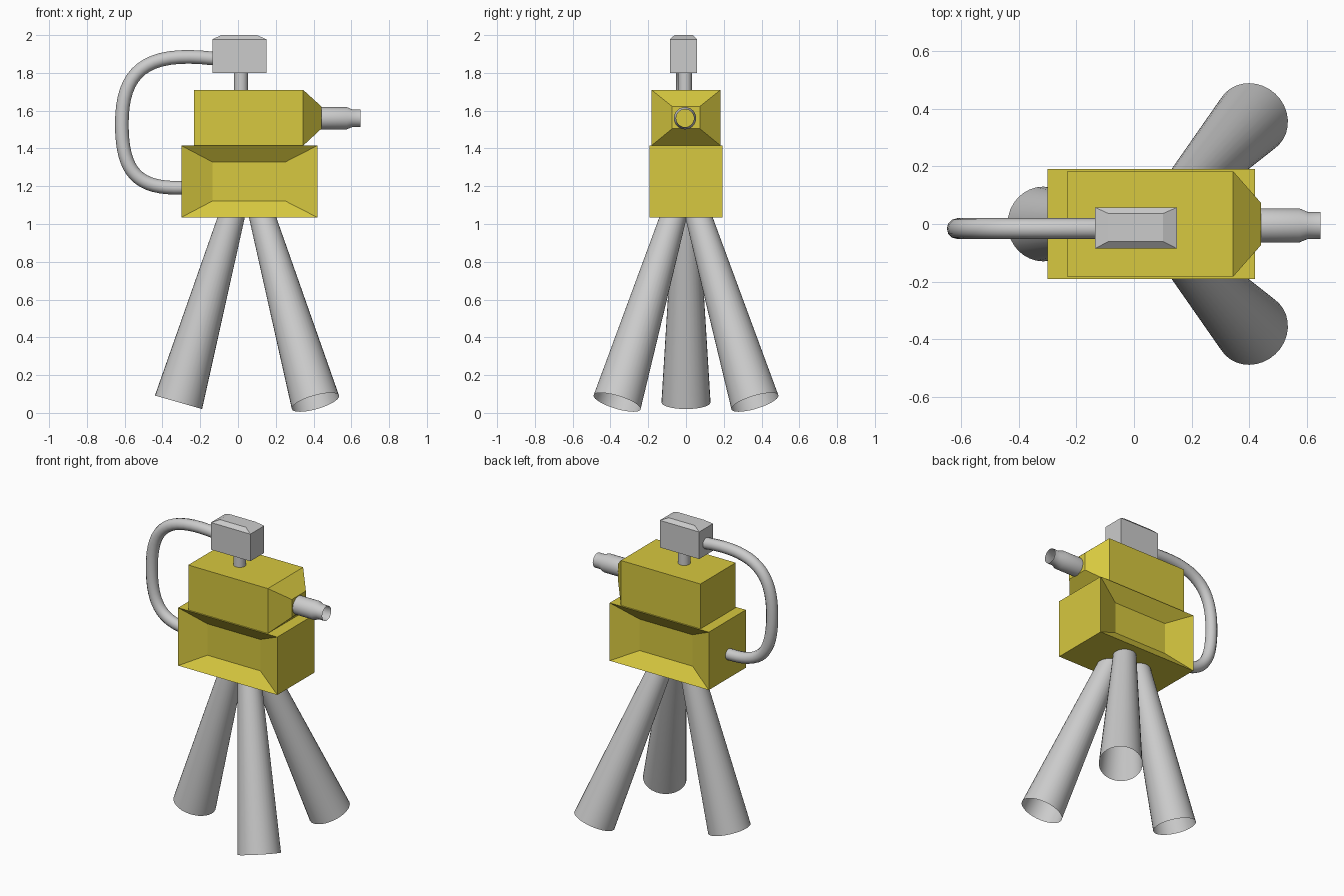
import bpy, bmesh, math
from mathutils import Vector

if "Cube" in bpy.data.objects:
    bpy.data.objects.remove(bpy.data.objects["Cube"])

yellow = bpy.data.materials.new("yellow_paint")
yellow.diffuse_color = (0.68, 0.58, 0.05, 1)
yellow.use_nodes = True
yellow.node_tree.nodes["Principled BSDF"].inputs["Base Color"].default_value = yellow.diffuse_color


def loft(name, rings, caps=True, smooth=False, mat=None):
    """Skin a list of equal-length point rings."""
    bm = bmesh.new()
    vr = [[bm.verts.new(p) for p in ring] for ring in rings]
    n = len(vr[0])
    for a, b in zip(vr, vr[1:]):
        for i in range(n):
            j = (i + 1) % n
            bm.faces.new((a[i], a[j], b[j], b[i]))
    if caps:
        bm.faces.new(vr[0][::-1])
        bm.faces.new(vr[-1])
    bmesh.ops.recalc_face_normals(bm, faces=bm.faces[:])
    me = bpy.data.meshes.new(name)
    bm.to_mesh(me)
    bm.free()
    ob = bpy.data.objects.new(name, me)
    bpy.context.collection.objects.link(ob)
    if mat:
        me.materials.append(mat)
    if smooth:
        bpy.ops.object.select_all(action='DESELECT')
        ob.select_set(True)
        bpy.context.view_layer.objects.active = ob
        bpy.ops.object.shade_smooth_by_angle(angle=math.radians(25))
    return ob


def rect(axis, pos, u0, u1, v0, v1):
    """Rectangle at pos on the given axis; u, v are the other two axes in order."""
    ring = []
    for u, v in ((u0, v0), (u1, v0), (u1, v1), (u0, v1)):
        p = [u, v]
        p.insert(axis, pos)
        ring.append(p)
    return ring


def tube(name, start, end, profile, sides=32):
    """Open round tube from start to end; profile is (fraction, radius)."""
    a, b = Vector(start), Vector(end)
    q = (b - a).to_track_quat('Z', 'Y')
    rings = []
    for t, r in profile:
        c = a.lerp(b, t)
        rings.append([c + q @ Vector((r * math.cos(k), r * math.sin(k), 0))
                      for k in (2 * math.pi * i / sides for i in range(sides))])
    return loft(name, rings, caps=False, smooth=True)


# Lower housing with a sloped recess on front and back
outer = (-0.30, 0.42, 1.035, 1.415)
inner = (-0.135, 0.25, 1.122, 1.328)
loft("lower_housing", [rect(1, -0.125, *inner), rect(1, -0.192, *outer),
                       rect(1, 0.192, *outer), rect(1, 0.125, *inner)], mat=yellow)

# Upper housing tapering towards the nozzle
full = (-0.183, 0.183, 1.415, 1.71)
loft("upper_housing", [rect(0, -0.233, *full), rect(0, 0.345, *full),
                       rect(0, 0.442, -0.073, 0.073, 1.505, 1.622)], mat=yellow)

# Nozzle
tube("nozzle", (0.44, -0.005, 1.56), (0.648, -0.005, 1.56),
     [(0, 0.059), (0.65, 0.059), (0.79, 0.047), (1, 0.047)])

# Head block with bevelled top, on a short post
base = (-0.136, 0.15, -0.086, 0.058)
loft("head_block", [rect(2, 1.80, *base), rect(2, 1.978, *base),
                    rect(2, 2.0, -0.088, 0.10, -0.06, 0.036)])
tube("head_post", (0.016, -0.005, 1.70), (0.016, -0.005, 1.81), [(0, 0.037), (1, 0.037)])

# Tripod legs, wider at the open feet
legs = {
    "back_leg": ((-0.028, 0, 1.06), (-0.315, 0, 0.056)),
    "front_leg": ((0.122, -0.06, 1.06), (0.41, -0.365, 0.056)),
    "rear_side_leg": ((0.122, 0.06, 1.06), (0.41, 0.365, 0.056)),
}
for name, (top, foot) in legs.items():
    tube(name, top, foot, [(0, 0.068), (1, 0.13)])

# Hose from the head block to the lower housing
cu = bpy.data.curves.new("hose", 'CURVE')
cu.dimensions = '3D'
cu.bevel_depth = 0.036
cu.bevel_resolution = 4
cu.resolution_u = 16
sp = cu.splines.new('BEZIER')
sp.bezier_points.add(2)
path = [((-0.13, 1.876), (-0.05, 1.87), (-0.50, 1.92)),
        ((-0.615, 1.53), (-0.615, 1.80), (-0.615, 1.27)),
        ((-0.295, 1.192), (-0.53, 1.185), (-0.25, 1.192))]
for bp, pts in zip(sp.bezier_points, path):
    bp.handle_left_type = bp.handle_right_type = 'FREE'
    bp.co, bp.handle_left, bp.handle_right = [(x, -0.016, z) for x, z in pts]
hose = bpy.data.objects.new("hose", cu)
bpy.context.collection.objects.link(hose)
